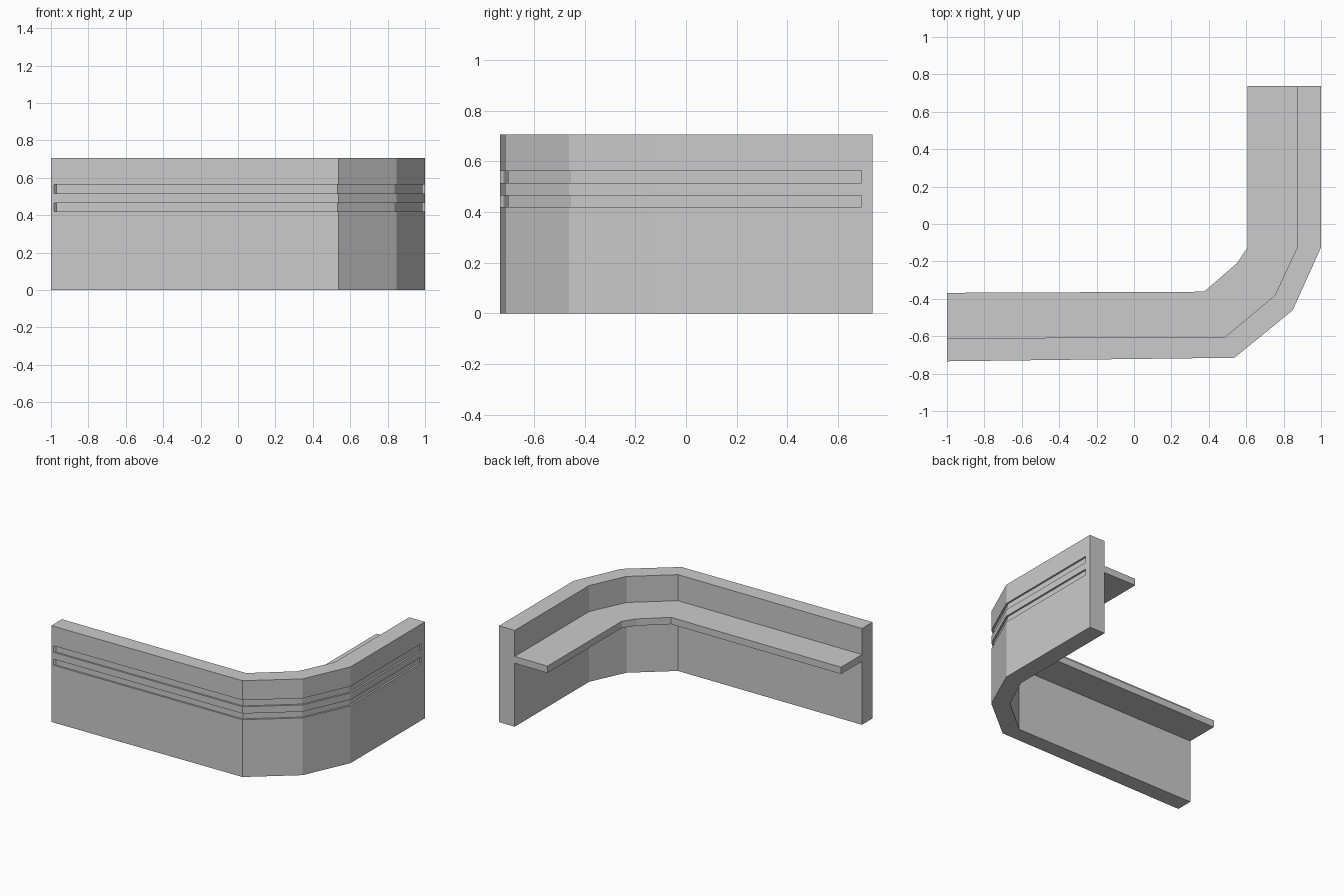
import bpy, bmesh
from mathutils import Vector

if "Cube" in bpy.data.objects:
    bpy.data.objects.remove(bpy.data.objects["Cube"])

OUTER = [(-1, -0.734), (0.537, -0.715), (0.848, -0.462), (1, -0.125), (1, 0.737)]
INNER = [(-1, -0.611), (0.488, -0.603), (0.752, -0.383), (0.873, -0.125), (0.873, 0.737)]
SHELF = [(-1, -0.368), (0.375, -0.362), (0.55, -0.21), (0.608, -0.125), (0.608, 0.737)]


def strip(name, a, b, z0, z1):
    """Prism filling the band between two paths."""
    bm = bmesh.new()
    rings = [[bm.verts.new((p[0], p[1], z)) for p in path]
             for path, z in ((a, z0), (a, z1), (b, z1), (b, z0))]
    for r, s in zip(rings, rings[1:] + rings[:1]):
        for i in range(len(a) - 1):
            bm.faces.new((r[i], r[i + 1], s[i + 1], s[i]))
    for i in (0, -1):
        bm.faces.new([r[i] for r in rings])
    bmesh.ops.recalc_face_normals(bm, faces=bm.faces)
    me = bpy.data.meshes.new(name)
    bm.to_mesh(me)
    bm.free()
    ob = bpy.data.objects.new(name, me)
    bpy.context.collection.objects.link(ob)
    return ob


def offset(path, d):
    """Mitred offset to the left of the path (towards the inside)."""
    pts = [Vector(p) for p in path]
    norms = [Vector((-(q - p).y, (q - p).x)).normalized() for p, q in zip(pts, pts[1:])]
    out = []
    for i, p in enumerate(pts):
        n, m = norms[max(i - 1, 0)], norms[min(i, len(norms) - 1)]
        out.append(p + (n + m) * d / (1 + n.dot(m)))
    return out


# Bent wall and inner ledge
wall = strip("wall", OUTER, INNER, 0, 0.706)
strip("counter_ledge", INNER, SHELF, 0.465, 0.515)

# Two shallow grooves along the outer face
line = [(-0.983, -0.7338)] + OUTER[1:-1] + [(1, 0.693)]
groove_out, groove_in = offset(line, -0.02), offset(line, 0.013)
groove_out[0].x -= 0.02
groove_in[0].x += 0.013
for i, (z0, z1) in enumerate(((0.42, 0.465), (0.515, 0.563))):
    cutter = strip(f"groove_cutter_{i}", groove_out, groove_in, z0, z1)
    mod = wall.modifiers.new(f"groove_{i}", 'BOOLEAN')
    mod.object = cutter
    mod.operation = 'DIFFERENCE'
    mod.solver = 'EXACT'
    cutter.hide_render = True
    cutter.display_type = 'WIRE'
